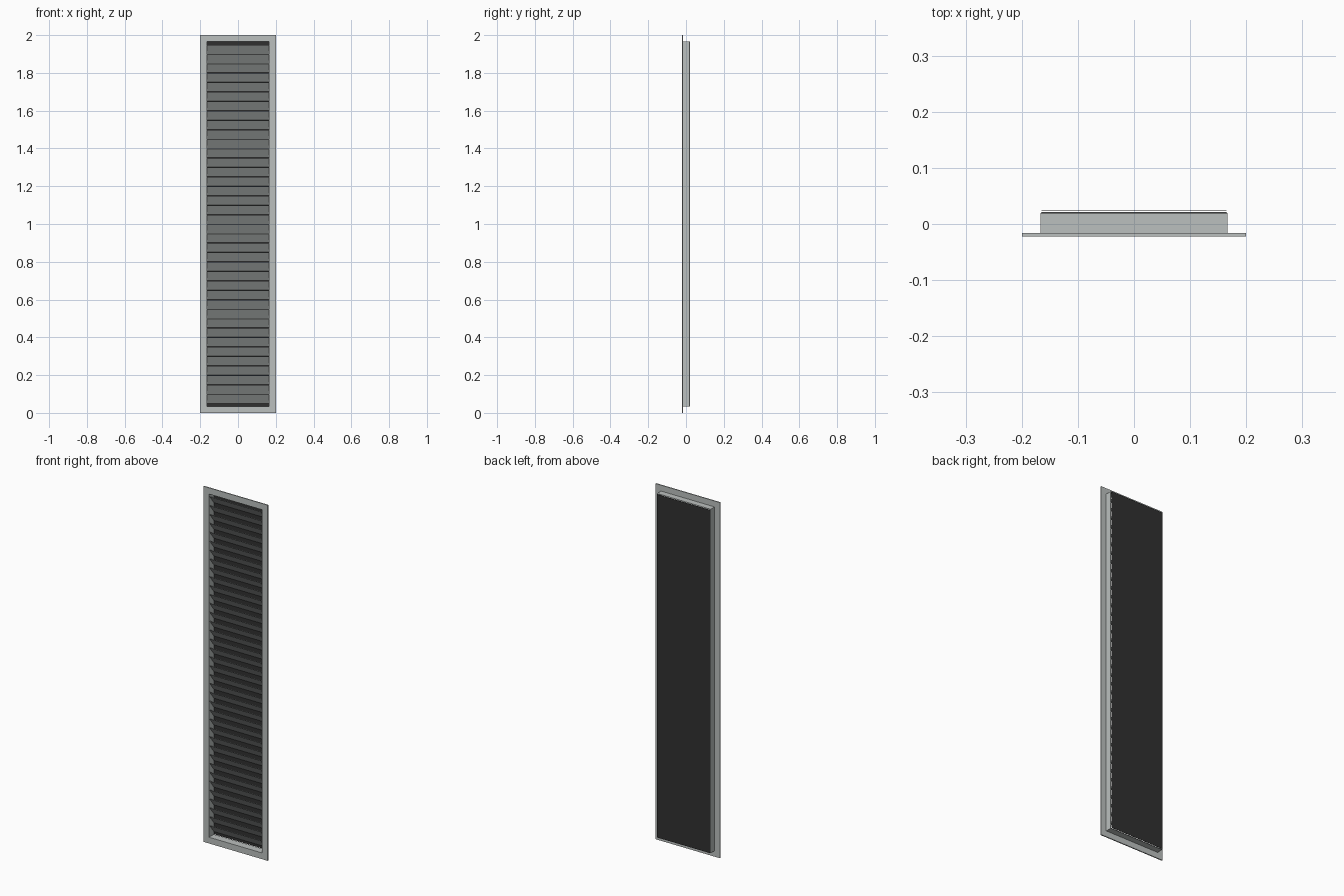
import bpy
import bmesh
from mathutils import Vector

cube = bpy.data.objects.get("Cube")
if cube:
    bpy.data.objects.remove(cube, do_unlink=True)


def material(name, colour):
    m = bpy.data.materials.new(name)
    m.use_nodes = True
    m.diffuse_color = colour
    m.node_tree.nodes["Principled BSDF"].inputs["Base Color"].default_value = colour
    return m


METAL = material("painted metal", (0.50, 0.53, 0.52, 1))
BLACK = material("black backing", (0.03, 0.03, 0.03, 1))
MID = 1.0  # height of the grille centre


def finish(name, bm, mat):
    bmesh.ops.recalc_face_normals(bm, faces=bm.faces)
    mesh = bpy.data.meshes.new(name)
    bm.to_mesh(mesh)
    bm.free()
    mesh.materials.append(mat)
    ob = bpy.data.objects.new(name, mesh)
    bpy.context.collection.objects.link(ob)
    return ob


def rect_loop(bm, half_w, half_h, y):
    return [bm.verts.new((sx * half_w, y, MID + sz * half_h))
            for sx, sz in ((-1, -1), (1, -1), (1, 1), (-1, 1))]


def frame(name, section, mat):
    """Sweep a closed section of (inset, y) points around the rectangle."""
    bm = bmesh.new()
    loops = [rect_loop(bm, HALF_W - d, HALF_H - d, y) for d, y in section]
    for a, b in zip(loops, loops[1:] + loops[:1]):
        for i in range(4):
            j = (i + 1) % 4
            bm.faces.new((a[i], a[j], b[j], b[i]))
    return finish(name, bm, mat)


HALF_W, HALF_H = 0.2, 1.0
FRONT, SEAT, BACK = -0.0220, -0.0160, 0.0205
DUCT, WALL = 0.033, 0.002

# Flat front flange
frame("front_flange", [(0, FRONT), (DUCT + WALL, FRONT), (DUCT + WALL, SEAT), (0, SEAT)], METAL)

# Shallow duct with softened rear edges
frame("duct_walls", [(DUCT, SEAT), (DUCT + WALL, SEAT), (DUCT + WALL, BACK),
                     (DUCT + 0.0015, BACK), (DUCT, BACK - 0.0015)], METAL)

# Angled slats, front edge high and rear edge low
SLATS, PITCH, THICK = 38, 0.05, 0.0015
bm = bmesh.new()
half = HALF_W - DUCT - WALL
for k in range(SLATS):
    low = 0.05 + k * PITCH
    top, bottom = Vector((0, SEAT, low + 0.048)), Vector((0, BACK, low + 0.001))
    along = (bottom - top).normalized()
    off = Vector((0, -along.z, along.y)) * THICK
    section = (top, bottom, bottom + off, top + off)
    ends = [[bm.verts.new(p + Vector((sx * half, 0, 0))) for p in section] for sx in (-1, 1)]
    for end in ends:
        bm.faces.new(end)
    for i in range(4):
        j = (i + 1) % 4
        bm.faces.new((ends[0][i], ends[0][j], ends[1][j], ends[1][i]))
finish("slats", bm, METAL)

# Thin dark panel behind the duct
bm = bmesh.new()
bmesh.ops.create_cube(bm, size=1)
bmesh.ops.scale(bm, vec=(2 * half, 0.001, 2 * (HALF_H - DUCT - WALL)), verts=bm.verts)
bmesh.ops.translate(bm, vec=(0, 0.0235, MID), verts=bm.verts)
finish("back_panel", bm, BLACK)
